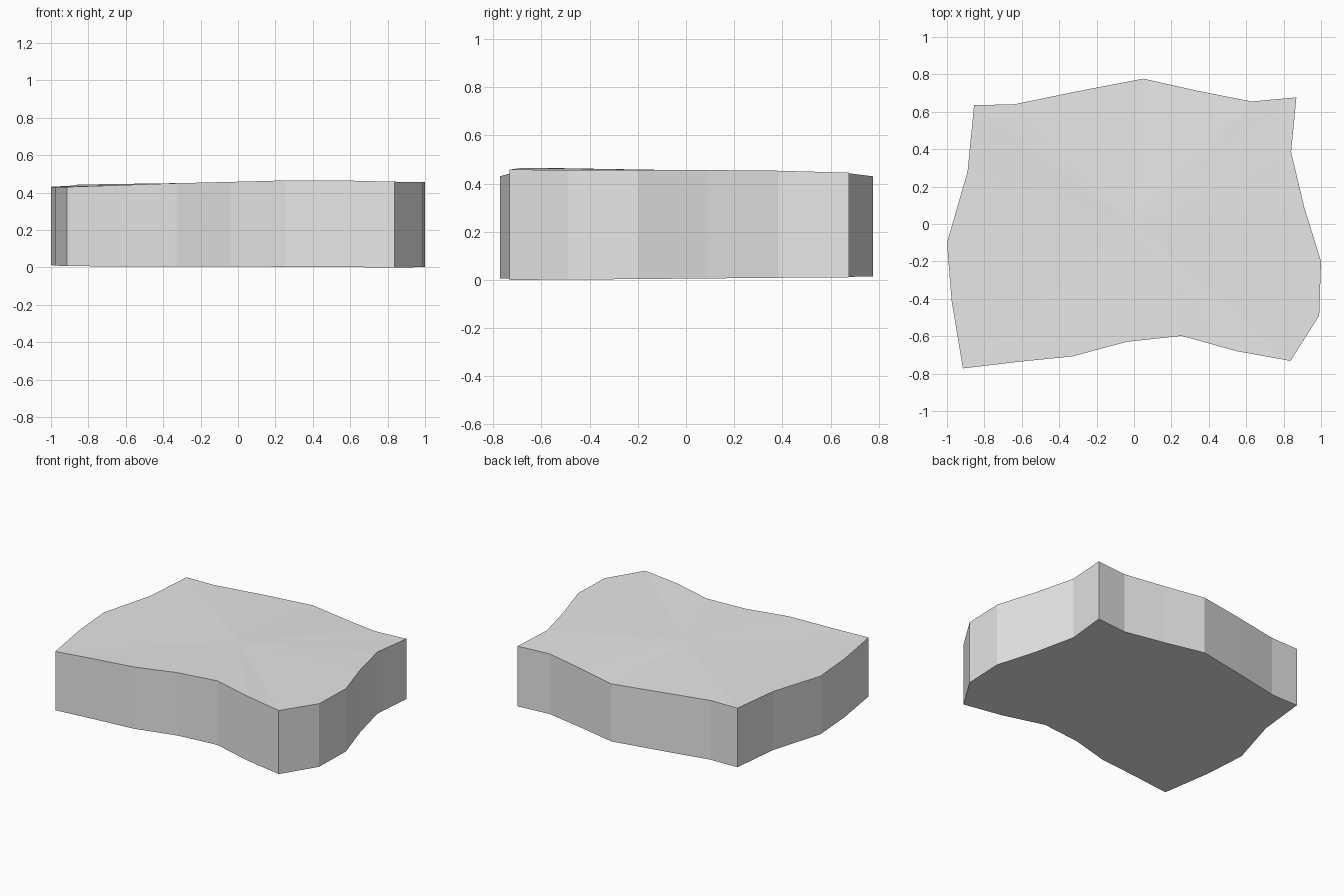
import bpy
import bmesh

if "Cube" in bpy.data.objects:
    bpy.data.objects.remove(bpy.data.objects["Cube"])

# Wavy slab outline, counter-clockwise from the front left corner: x, y, top height
OUTLINE = [
    (-0.915, -0.772, 0.430), (-0.62, -0.737, 0.440), (-0.33, -0.708, 0.450),
    (-0.04, -0.630, 0.457), (0.255, -0.598, 0.465), (0.55, -0.680, 0.465),
    (0.837, -0.732, 0.458), (0.99, -0.490, 0.456), (1.0, -0.200, 0.456),
    (0.91, 0.090, 0.456), (0.84, 0.385, 0.453), (0.868, 0.677, 0.445),
    (0.63, 0.655, 0.445), (0.34, 0.712, 0.438), (0.05, 0.777, 0.430),
    (-0.30, 0.710, 0.438), (-0.64, 0.640, 0.443), (-0.855, 0.635, 0.443),
    (-0.89, 0.280, 0.437), (-1.0, -0.100, 0.431), (-0.975, -0.410, 0.431),
]


def base_height(x, y):
    # underside tilts up slightly towards the back left
    return max(0.0, 0.009 + 0.008 * y - 0.004 * x)


bm = bmesh.new()
top = [bm.verts.new(p) for p in OUTLINE]
base = [bm.verts.new((x, y, base_height(x, y))) for x, y, _ in OUTLINE]
top_centre = bm.verts.new((0, 0, 0.455))
base_centre = bm.verts.new((0, 0, base_height(0, 0)))

# Side walls, with a triangle fan on the top and on the underside
for i in range(len(OUTLINE)):
    j = (i + 1) % len(OUTLINE)
    bm.faces.new((base[i], base[j], top[j], top[i]))
    bm.faces.new((top[i], top[j], top_centre))
    bm.faces.new((base[j], base[i], base_centre))
bmesh.ops.recalc_face_normals(bm, faces=bm.faces)

mesh = bpy.data.meshes.new("stone_slab")
bm.to_mesh(mesh)
bm.free()

stone = bpy.data.materials.new("light grey stone")
stone.diffuse_color = (0.8, 0.8, 0.8, 1)
stone.use_nodes = True
stone.node_tree.nodes["Principled BSDF"].inputs["Base Color"].default_value = stone.diffuse_color
mesh.materials.append(stone)

slab = bpy.data.objects.new("stone_slab", mesh)
bpy.context.collection.objects.link(slab)
